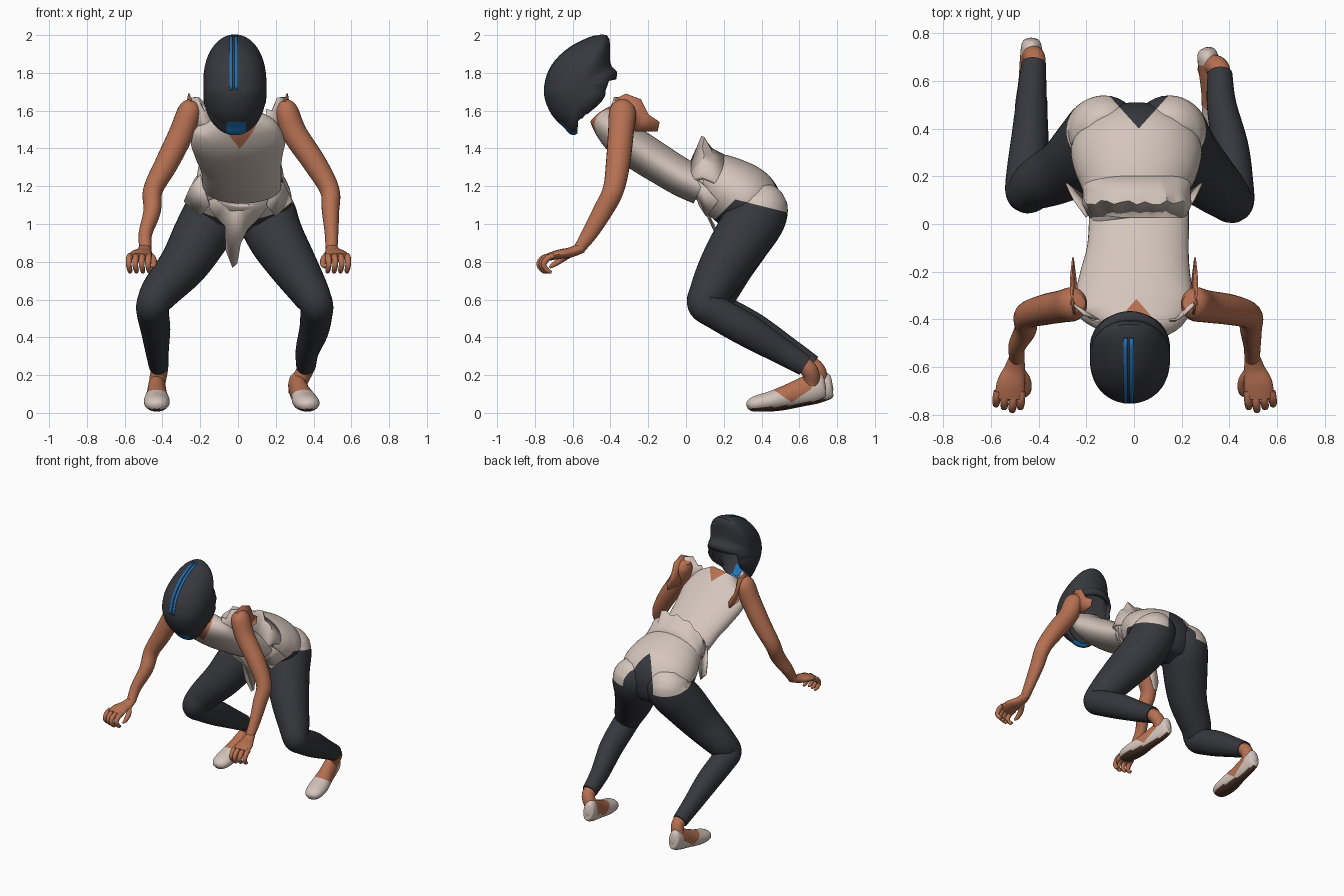
import bpy, bmesh, math, random
from mathutils import Vector as V

if "Cube" in bpy.data.objects:
    bpy.data.objects.remove(bpy.data.objects["Cube"])

random.seed(4)

def mat(name, c):
    m = bpy.data.materials.new(name)
    m.diffuse_color = (*c, 1)
    m.use_nodes = True
    m.node_tree.nodes["Principled BSDF"].inputs["Base Color"].default_value = m.diffuse_color
    return m

DARK = mat("charcoal", (0.038, 0.039, 0.047))
SHIRT = mat("pale_cloth", (0.66, 0.56, 0.50))
SKIN = mat("tan_skin", (0.47, 0.165, 0.085))
BLUE = mat("stripe_blue", (0.013, 0.17, 0.48))
SOLE = mat("sole_brown", (0.085, 0.04, 0.025))

def spline(pts, n, closed=False):
    """Catmull-Rom resampling of tuples, n steps per span."""
    P, out, c = [V(p) for p in pts], [], len(pts)
    for i in range(c if closed else c - 1):
        g = lambda k: P[k % c] if closed else P[min(max(k, 0), c - 1)]
        a, b, d, e = g(i - 1), g(i), g(i + 1), g(i + 2)
        for s in range(n):
            t = s / n
            out.append(0.5 * (2 * b + (d - a) * t + (2 * a - 5 * b + 4 * d - e) * t * t
                              + (3 * b - a - 3 * d + e) * t ** 3))
    return out if closed else out + [P[-1]]

def geom(bm):
    return bm.verts[:] + bm.edges[:] + bm.faces[:]

def finish(name, bm, mats, rule=None, cuts=(), solid=0, offset=0, angle=50):
    for co, no in cuts:                                  # crisp colour borders
        bmesh.ops.bisect_plane(bm, geom=geom(bm), plane_co=co, plane_no=no)
    bmesh.ops.recalc_face_normals(bm, faces=bm.faces)
    bm.normal_update()
    for f in bm.faces:
        f.material_index = rule(f.calc_center_median(), f.normal) if rule else 0
    me = bpy.data.meshes.new(name)
    bm.to_mesh(me)
    bm.free()
    ob = bpy.data.objects.new(name, me)
    bpy.context.collection.objects.link(ob)
    for m in mats:
        me.materials.append(m)
    if solid:
        md = ob.modifiers.new("thickness", 'SOLIDIFY')
        md.thickness, md.offset = solid, offset
    bpy.ops.object.select_all(action='DESELECT')
    ob.select_set(True)
    bpy.context.view_layer.objects.active = ob
    bpy.ops.object.shade_smooth_by_angle(angle=math.radians(angle))

def skin_rows(bm, rows, closed=False):
    """Quads between successive rows of vertices."""
    for a, b in zip(rows, rows[1:]):
        for k in range(len(a) - (not closed)):
            j = (k + 1) % len(a)
            bm.faces.new((a[k], a[j], b[j], b[k]))

def loft(name, secs, mats, rule=None, cuts=(), n=6, seg=24):
    """Tube through (x, y, z, half width, half depth) sections."""
    pos = spline([s[:3] for s in secs], n)
    rad = spline([(s[3], s[-1], 0) for s in secs], n)
    bm, rings = bmesh.new(), []
    for i, p in enumerate(pos):
        t = (pos[min(i + 1, len(pos) - 1)] - pos[max(i - 1, 0)]).normalized()
        u = V((1, 0, 0))
        u = (u - t * u.dot(t)).normalized()
        v = t.cross(u)
        rings.append([bm.verts.new(p + u * rad[i][0] * math.cos(a) + v * rad[i][1] * math.sin(a))
                      for a in (2 * math.pi * k / seg for k in range(seg))])
    skin_rows(bm, rings, True)
    bm.faces.new(rings[0])
    bm.faces.new(rings[-1])
    finish(name, bm, mats, rule, cuts)

def plate(name, pts, m):
    bm = bmesh.new()
    f = bm.faces.new([bm.verts.new(p) for p in pts])
    bmesh.ops.triangulate(bm, faces=[f])
    finish(name, bm, [m], solid=.008)

# Helmet: side profile shrunk towards both cheeks, open around the neck
profile = spline([(0, -.42, 2.0), (0, -.59, 1.95), (0, -.71, 1.84), (0, -.75, 1.71), (0, -.72, 1.60),
                  (0, -.655, 1.52), (0, -.59, 1.47), (0, -.51, 1.56), (0, -.42, 1.645),
                  (0, -.365, 1.79), (0, -.40, 1.85)], 5, True)
mid, HX = V((-.017, -.56, 1.73)), .168
bm, rings, R = bmesh.new(), [], 28
for i in range(1, R):
    a = -math.pi / 2 + math.pi * i / R
    ring = []
    for j, p in enumerate(profile):
        k = math.cos(a) ** (.45 if 34 < j < 42 else .65 if 32 < j < 45 else .85)
        if abs(math.sin(a)) < .85 and p.y < -.6 and 1.52 < p.z < 1.72:
            k *= 1.015                                   # raised visor
        ring.append(bm.verts.new(mid + V((HX * math.sin(a), (p.y - mid.y) * k, (p.z - mid.z) * k))))
    rings.append(ring)
skin_rows(bm, rings, True)
bm.faces.new(rings[0])
bm.faces.new(rings[-1])
neck_ids = {v for r in rings for v in r[31:45] if abs(v.co.x - mid.x) < .125}
hole = [f for f in bm.faces if all(v in neck_ids for v in f.verts)]
bmesh.ops.delete(bm, geom=hole, context='FACES')
finish("helmet", bm, [DARK, BLUE], lambda c, n: int(abs(c.x + .01) < .052 and c.z < 1.54),
       [((0, 0, 1.54), (0, 0, 1)), ((-.062, 0, 0), (1, 0, 0)), ((.042, 0, 0), (1, 0, 0))],
       solid=.025, offset=-1, angle=40)

# Twin stripes over the helmet crown
for x in (-.036, -.010):
    bm, rows = bmesh.new(), []
    for p in profile:
        if p.z > 1.69 and p.y < -.46:
            q = mid + (p - V((0, mid.y, mid.z))) * 1.006
            rows.append([bm.verts.new((x + d, q.y, q.z)) for d in (-.008, .008)])
    skin_rows(bm, rows)
    finish("helmet_stripe", bm, [BLUE], solid=.003)

# Upper body with a V neckline front and back
loft("shirt_chest", [(.02, .08, 1.2, .21, .1), (.02, -.02, 1.245, .21, .1), (.015, -.12, 1.305, .215, .102),
                     (.005, -.23, 1.375, .235, .105), (0, -.33, 1.445, .25, .1), (0, -.4, 1.515, .21, .088),
                     (-.01, -.45, 1.58, .1, .07)], [SHIRT, SKIN],
     lambda c, n: int(-.82 * c.y + .57 * c.z > 1.145 + 1.4 * abs(c.x - .01)),
     [((.01, 0, 1.145 / .57), (s * 1.4, .82, -.57)) for s in (-1, 1)], n=8, seg=40)

# Hips: cloth above a sloping hem, trousers below and in a rear notch
def hem(c, n):
    edge = 1.13 - .25 * (c.y - .26) if c.y > .26 else 1.13 - (.26 - c.y)
    notch = c.y > .4 and abs(c.x - .02) < (c.y - .4) * .9
    return int(c.z < edge or notch)

HEM_CUTS = [((0, .26, 1.13), (0, .25, 1)), ((0, .26, 1.13), (0, -1, 1)),
            ((.02, .4, 0), (1, .9, 0)), ((.02, .4, 0), (1, -.9, 0))]
loft("hips", [(.02, .03, 1.24, .2, .1), (.01, .12, 1.235, .215, .145), (.01, .23, 1.18, .26, .175),
              (.01, .325, 1.11, .27, .182), (.01, .38, 1.01, .2, .14), (.01, .40, .94, .1, .07)],
     [SHIRT, DARK], hem, HEM_CUTS, n=10, seg=56)

# Ragged raised cloth edge across the waist
bm, rows = bmesh.new(), []
for i in range(25):
    a = math.radians(-100 + 200 * i / 24)
    s, c = math.sin(a), max(math.cos(a), -.1)
    h = (.03 + .03 * random.random() + (.04 if i in (15, 16) else 0)) * max(c, .15)
    rows.append([bm.verts.new(p) for p in ((.012 + .225 * s, .2, 1.2 + .165 * c),
                                           (.012 + .222 * s, .14, 1.235 + .16 * c),
                                           (.012 + .225 * s, .08 + .02 * random.random(), 1.25 + .15 * c + h),
                                           (.015 + .2 * s, .03, 1.235 + .105 * c))])
skin_rows(bm, rows)
finish("waist_ragged_edge", bm, [SHIRT], solid=.008)

# Hanging cloth tail
plate("shirt_tail", [(-.17, .09, 1.12), (-.12, .12, 1.04), (-.07, .15, .99), (-.065, .18, .86), (-.03, .2, .77),
                     (-.005, .2, .79), (.015, .18, .9), (.05, .15, .97), (.11, .12, 1.03), (.18, .09, 1.12),
                     (0, .05, 1.18)], SHIRT)

for side, s in (("left", -1), ("right", 1)):
    L = s < 0
    dy = .04 if L else 0
    kx = -.45 if L else .415
    ax = -.42 if L else .36
    # Side tatter of the shirt
    plate(side + "_tatter", [(s * .2, .03, 1.26), (s * .25, .1, 1.2), (s * .285, .17, 1.12), (s * .24, .14, 1.08),
                             (s * .2, .11, 1.04), (s * .15, .07, 1.1)], SHIRT)
    # Thigh, knee and calf
    loft(side + "_leg", [(s * .12 + .01, .37, 1.18, .09), (s * .13 + .01, .385, 1.12, .14),
                         (s * .145 + .01, .38, 1.05, .155),
                         (s * .195, .31, .94, .15, .155), (s * .285, .21 + dy / 2, .79, .13, .135),
                         (kx * .9, .13 + dy, .65, .105, .11), (kx, .095 + dy, .575, .088),
                         (kx, .17 + dy, .525, .085, .088), (kx * .97, .32 + dy, .44, .078, .088),
                         (ax * 1.02, .5 + dy, .33, .062, .07), (ax, .63 + dy, .25, .052, .056)],
         [SHIRT, DARK], hem, HEM_CUTS, n=8, seg=32)
    # Ankle and slip-on shoe
    fx, tx = (-.43, -.43) if L else (.305, .38)
    yc = .56 + dy
    loft(side + "_ankle", [(ax, .59 + dy, .275, .045), (ax * .99, .65 + dy, .23, .045),
                           (fx * .6 + ax * .4, .665 + dy, .17, .044), (fx, .645 + dy, .1, .04)], [SKIN])

    def shoe_rule(c, n):
        return 2 if n.z < -.7 else int(c.z > .055 + .7 * abs(c.y - yc) and c.y < yc + .105)

    def foot(y, z, rx, rz):
        return (fx + (tx - fx) * (.72 - y) / .4, y + dy, z, rx, rz)
    loft(side + "_shoe", [foot(.735, .155, .015, .03), foot(.715, .15, .04, .07), foot(.65, .125, .048, .075),
                          foot(.56, .095, .054, .064), foot(.46, .065, .068, .053), foot(.38, .05, .064, .044),
                          foot(.34, .04, .045, .032), foot(.325, .035, .02, .015)],
         [SHIRT, SKIN, SOLE], shoe_rule, [((0, yc, .055), (0, .7, -1)), ((0, yc, .055), (0, -.7, -1)),
                                          ((0, yc + .105, 0), (0, 1, 0))], seg=32)
    # Arm from shoulder to wrist
    ex = -.45 if L else .485
    wx = -.49 if L else .495
    loft(side + "_arm", [(s * .235, -.33, 1.645, .035), (s * .255, -.335, 1.60, .062, .07),
                         (s * .3, -.345, 1.48, .066, .068), (ex * .84, -.36, 1.32, .062, .064),
                         (ex, -.385, 1.18, .052, .056), (ex * 1.01, -.44, 1.07, .046, .052),
                         (wx, -.51, .95, .036, .042), (wx, -.565, .87, .032, .03)], [SKIN])
    # Torn shoulder flap and cloth strap
    plate(side + "_shoulder_flap", [(s * .25, -.38, 1.66), (s * .26, -.32, 1.69), (s * .265, -.24, 1.66),
                                    (s * .262, -.2, 1.58), (s * .255, -.14, 1.54), (s * .255, -.15, 1.49),
                                    (s * .24, -.27, 1.49)], SKIN)
    plate(side + "_strap", [(s * .15, -.40, 1.61), (s * .18, -.40, 1.6), (s * .21, -.38, 1.67),
                            (s * .25, -.34, 1.67), (s * .25, -.3, 1.58), (s * .24, -.33, 1.45),
                            (s * .14, -.42, 1.48)], SHIRT)
    # Hand with curled fingers
    hx = wx + s * .025
    loft(side + "_palm", [(wx, -.55, .875, .03, .028), (wx + s * .01, -.61, .85, .045, .027),
                          (hx, -.67, .84, .06, .025), (hx + s * .005, -.73, .825, .062, .02)], [SKIN], seg=16)
    for k in range(4):
        x = hx + s * (-.045 + .034 * k)
        e = .012 * abs(k - 1)
        loft(f"{side}_finger_{k}", [(x, -.70, .832, .016), (x + s * .004, -.755 + e, .82, .017),
                                    (x + s * .006, -.778 + e, .785, .015), (x, -.755 + e, .752, .013),
                                    (x, -.735 + e, .745, .006)], [SKIN], n=4, seg=10)
    loft(side + "_thumb", [(wx - s * .01, -.61, .845, .02), (wx - s * .04, -.655, .815, .018),
                           (wx - s * .045, -.7, .785, .014), (wx - s * .035, -.72, .77, .006)],
         [SKIN], n=4, seg=10)
